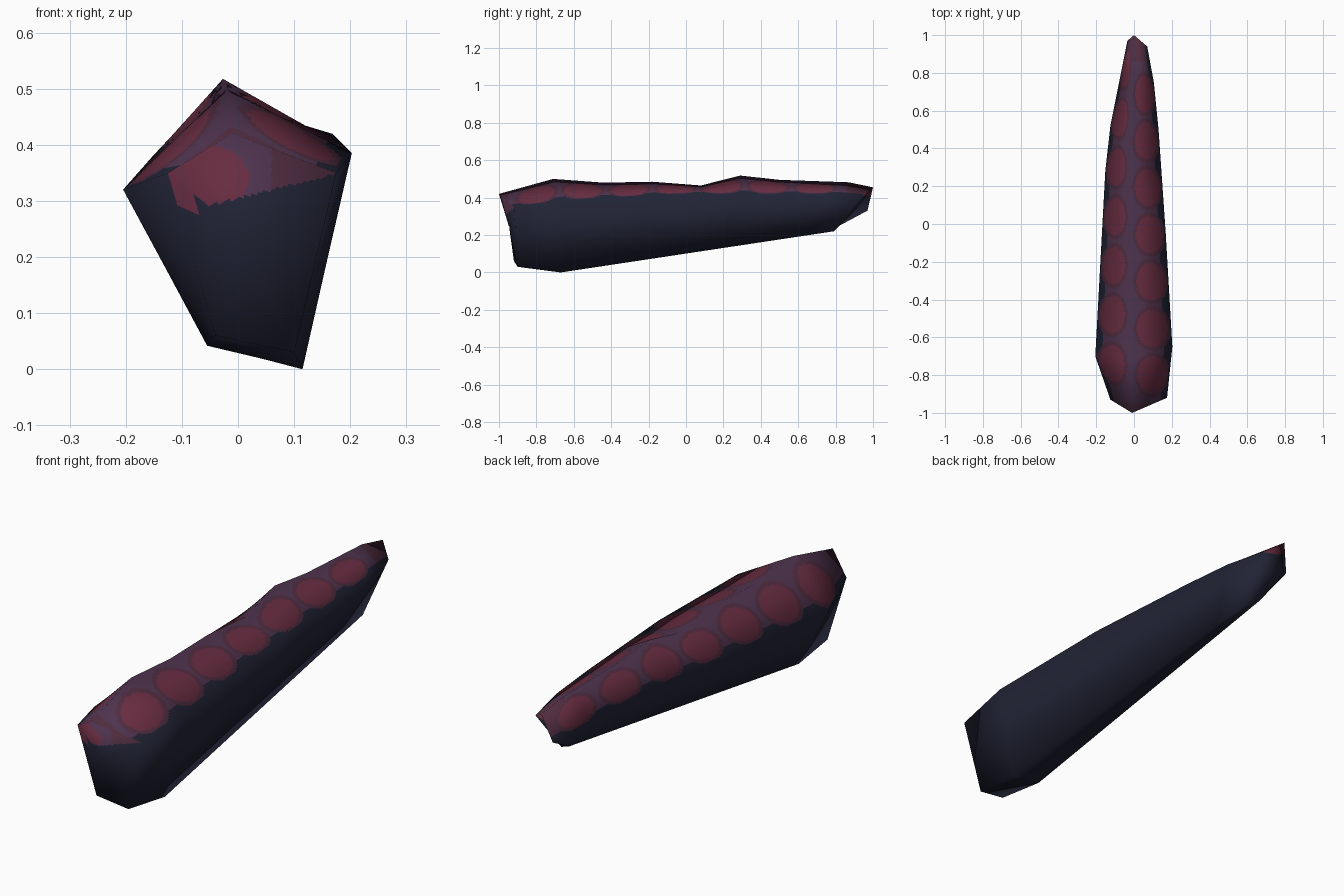
import bpy
from mathutils import Vector

if "Cube" in bpy.data.objects:
    bpy.data.objects.remove(bpy.data.objects["Cube"])

NAVY, PURPLE, RED, MAROON = range(4)
PALETTE = [
    ("dark navy hide", (0.015, 0.017, 0.036)),
    ("purple back", (0.076, 0.033, 0.076)),
    ("red spots", (0.135, 0.025, 0.052)),
    ("maroon halo", (0.078, 0.025, 0.05)),
]

# Lengthwise edges of the five-sided body, each a short polyline front to back
ridge = [(-.01, -1, .42), (-.02, -.71, .5), (-.02, -.44, .48), (-.02, -.18, .485), (-.02, .08, .465),
         (-.027, .29, .518), (-.02, .5, .495), (-.01, .87, .482), (0, 1, .455)]
left_edge = [(.175, -.92, .35), (.203, -.65, .385), (.168, -.05, .42), (.13, .5, .42), (.105, .75, .42), (.07, .94, .41)]
low_left = [(.1, -.9, .03), (.115, -.67, 0), (.05, .79, .22)]
low_right = [(-.04, -.92, .06), (-.055, -.7, .042), (-.01, .82, .25)]
right_edge = [(-.125, -.93, .35), (-.205, -.7, .32), (-.152, .28, .38), (-.125, .52, .385), (-.035, .97, .33)]
RAILS = [ridge, left_edge, low_left, low_right, right_edge]
SEGMENTS = [26, 5, 4, 5, 26]
ROWS, CAP_ROWS = 300, 24


def sample(rail, t):
    """Point on a rail at a fraction of its length in y."""
    y = rail[0][1] + (rail[-1][1] - rail[0][1]) * t
    for a, b in zip(rail, rail[1:]):
        if y <= b[1] + 1e-6:
            return Vector(a).lerp(Vector(b), (y - a[1]) / (b[1] - a[1]))
    return Vector(rail[-1])


def section(t):
    """Points, soft normals and facet positions of one cross-section."""
    corners = [sample(rail, t) for rail in RAILS]
    facets = []
    for i, p in enumerate(corners):
        d = corners[(i + 1) % 5] - p
        facets.append(Vector((-d.z, 0, d.x)).normalized())
    ends = Vector((0, max(0, (t - .9) * 8) - max(0, 1 - t / .14), 0))
    soft = [(facets[i] + facets[i - 1]).normalized() + ends * .8 for i in range(5)]
    points, normals = [], []
    for i, count in enumerate(SEGMENTS):
        j = (i + 1) % 5
        for k in range(count):
            points.append(corners[i].lerp(corners[j], k / count))
            normals.append(soft[i].lerp(soft[j], k / count).normalized())
    return points, normals


def cap(ring, centre, facing):
    """Rows that shrink an end section towards its centre."""
    points, normals = ring
    rows = []
    for k in range(1, CAP_ROWS):
        f = k / CAP_ROWS
        rows.append(([p.lerp(centre, f) for p in points],
                     [n.lerp(facing, f).normalized() for n in normals]))
    return rows


def spot(u, y, start, step):
    """Scaled distance to the nearest oval in a row of spots."""
    n = max(0, min(6, round((y - start) / step)))
    return (((u - .54) / .37) ** 2 + ((y - start - n * step) / .098) ** 2) ** .5


def back_colour(u, y, start, step):
    d = spot(u, y, start, step)
    if d < 1:
        return RED
    if d < 1.22 and u < .97:
        return MAROON
    if u > .8:
        return NAVY
    if y > .86 or y < -.95:
        return MAROON
    return PURPLE


def front_colour(p):
    if p.z < .29 + .25 * abs(p.x + .06):
        return NAVY
    if ((p.x + .06) / .08) ** 2 + ((p.z - .34) / .06) ** 2 < 1:
        return RED
    return PURPLE if abs(p.x - .01) < .05 else MAROON


# Body rows: front cap, long body, tail cap
body = [section(r / ROWS) for r in range(ROWS + 1)]
front = cap(body[0], Vector((.01, -.945, .24)), Vector((0, -1, -.1)))
tail = cap(body[-1], Vector((.015, .9, .33)), Vector((0, 1, -.4)))
rows = front[::-1] + body + tail
ring = sum(SEGMENTS)
verts = [p for points, _ in rows for p in points]
normals = [n for _, soft in rows for n in soft]

faces, colours = [], []
for r in range(len(rows) - 1):
    for i in range(ring):
        j = (i + 1) % ring
        face = (r * ring + i, r * ring + j, (r + 1) * ring + j, (r + 1) * ring + i)
        middle = sum((verts[v] for v in face), Vector()) / 4
        if r < len(front):
            colour = front_colour(middle)
        elif r >= len(front) + ROWS:
            colour = RED if middle.z > .41 else NAVY
        elif i < SEGMENTS[0]:
            colour = back_colour((i + .5) / SEGMENTS[0], middle.y, -.8, .248)
        elif i >= ring - SEGMENTS[-1]:
            colour = back_colour((ring - i - .5) / SEGMENTS[-1], middle.y, -.74, .26)
        else:
            colour = NAVY
        faces.append(face)
        colours.append(colour)
faces += [tuple(reversed(range(ring))), tuple(range(len(verts) - ring, len(verts)))]
colours += [NAVY, NAVY]

mesh = bpy.data.meshes.new("spotted_body")
mesh.from_pydata(verts, [], faces)
for name, rgb in PALETTE:
    mat = bpy.data.materials.new(name)
    mat.use_nodes = True
    mat.diffuse_color = (*rgb, 1)
    shader = mat.node_tree.nodes["Principled BSDF"]
    shader.inputs["Base Color"].default_value = (*rgb, 1)
    shader.inputs["Roughness"].default_value = .9
    mesh.materials.append(mat)
for polygon, colour in zip(mesh.polygons, colours):
    polygon.material_index = colour
    polygon.use_smooth = True
mesh.update()
mesh.normals_split_custom_set_from_vertices(normals)
bpy.context.collection.objects.link(bpy.data.objects.new("spotted_body", mesh))
